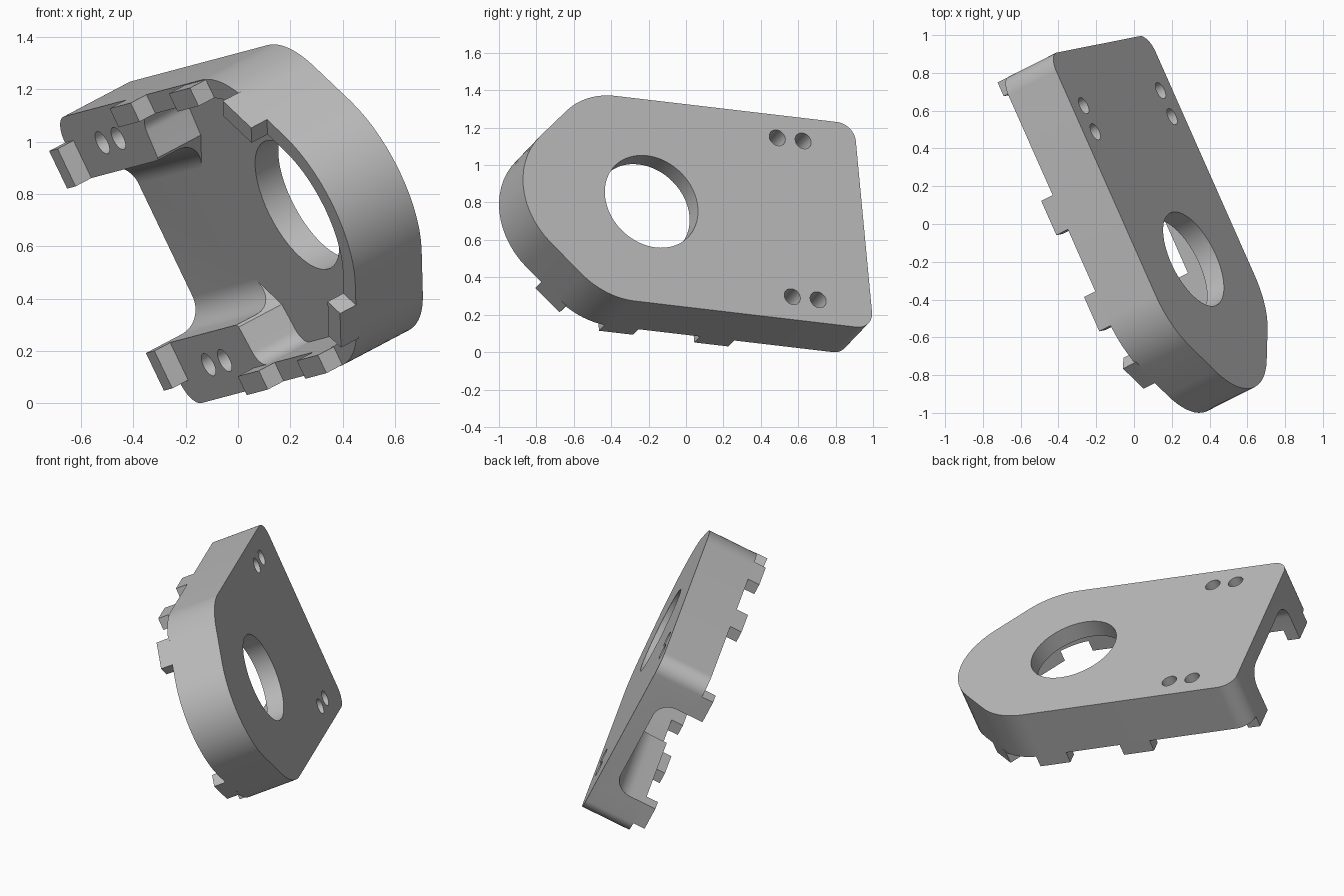
import bpy, bmesh, math
from mathutils import Vector, Matrix

cube = bpy.data.objects.get("Cube")
if cube:
    bpy.data.objects.remove(cube)

# Tilted part frame: u along the plate, v across it, n out of its face
u = Vector((-0.403, 0.909, -0.107)).normalized()
v = Vector((-0.428, -0.09, 0.899))
v = (v - u * v.dot(u)).normalized()
n = u.cross(v)
FRAME = Matrix.Translation((0.315, -0.185, 0.805)) @ Matrix((u, v, n)).transposed().to_4x4()
DEPTH, FLOOR, TOOTH = 0.314, 0.11, 0.075

grey = bpy.data.materials.new("plain grey")
grey.use_nodes = True
grey.diffuse_color = (0.5, 0.5, 0.5, 1)
grey.node_tree.nodes["Principled BSDF"].inputs["Base Color"].default_value = (0.5, 0.5, 0.5, 1)


def rounded(corners, steps=14):
    """Closed outline from (x, y, radius) corners."""
    out = []
    for i, (x, y, r) in enumerate(corners):
        p = Vector((x, y))
        if r == 0:
            out.append(p)
            continue
        d0 = (Vector(corners[i - 1][:2]) - p).normalized()
        d1 = (Vector(corners[(i + 1) % len(corners)][:2]) - p).normalized()
        half = d0.angle(d1) / 2
        centre = p + (d0 + d1).normalized() * (r / math.sin(half))
        t0 = p + d0 * (r / math.tan(half)) - centre
        t1 = p + d1 * (r / math.tan(half)) - centre
        sweep = math.atan2(t0.x * t1.y - t0.y * t1.x, t0.dot(t1))
        for k in range(steps + 1):
            out.append(centre + Matrix.Rotation(sweep * k / steps, 2) @ t0)
    return out


def mirrored(half):
    """Complete a half outline across the long axis."""
    return half + [(x, -y, r) for x, y, r in reversed(half) if y != 0]


def prism(name, outline, low, high, along_u=False):
    bm = bmesh.new()
    place = (lambda p, h: (h, p[0], p[1])) if along_u else (lambda p, h: (p[0], p[1], h))
    a = [bm.verts.new(place(p, low)) for p in outline]
    b = [bm.verts.new(place(p, high)) for p in outline]
    bm.faces.new(a)
    bm.faces.new(b)
    for i in range(len(a)):
        j = (i + 1) % len(a)
        bm.faces.new((a[i], a[j], b[j], b[i]))
    bmesh.ops.recalc_face_normals(bm, faces=bm.faces)
    bm.transform(FRAME)
    mesh = bpy.data.meshes.new(name)
    bm.to_mesh(mesh)
    bm.free()
    ob = bpy.data.objects.new(name, mesh)
    bpy.context.collection.objects.link(ob)
    mesh.materials.append(grey)
    return ob


def activate(ob):
    bpy.ops.object.select_all(action='DESELECT')
    ob.select_set(True)
    bpy.context.view_layer.objects.active = ob


def cut(ob, cutter):
    cutter.hide_render = True
    mod = ob.modifiers.new("cut", 'BOOLEAN')
    mod.operation, mod.solver, mod.object = 'DIFFERENCE', 'EXACT', cutter
    activate(ob)
    bpy.ops.object.modifier_apply(modifier=mod.name)
    bpy.data.objects.remove(cutter)


def circle(x, y, r, count):
    return [(x + r * math.cos(math.tau * k / count), y + r * math.sin(math.tau * k / count))
            for k in range(count)]


# Housing body with rounded nose and square end
outer = mirrored([(1.25, 0.61, 0.1), (-0.33, 0.61, 0.425), (-0.94, 0, 0.45)])
body = prism("housing", rounded(outer), -DEPTH, 0)

# Hollow behind the thin nose wall
inner = mirrored([(0.65, 0.24, 0), (0.53, 0.36, 0), (0.51, 0.53, 0.07),
                  (-0.297, 0.53, 0.345), (-0.827, 0, 0.37)])
cut(body, prism("hollow", rounded(inner), -0.5, -FLOOR))

# Filleted channel between the two mounting pads
channel = [(-0.35, -0.5, 0), (-0.35, -FLOOR, 0.11), (0.35, -FLOOR, 0.11), (0.35, -0.5, 0)]
cut(body, prism("channel", rounded(channel), 0.4, 1.4, along_u=True))

# Main bore and paired bolt holes
cut(body, prism("bore", circle(0, 0, 0.273, 64), -0.5, 0.2))
for x in (0.785, 0.937):
    for y in (-0.4725, 0.4725):
        cut(body, prism("bolt_hole", circle(x, y, 0.047, 28), -0.5, 0.2))
activate(body)
bpy.ops.object.shade_smooth_by_angle(angle=math.radians(25))

# Locating teeth on the rim, repeated on both sides
diagonal = [(-0.545, 0.395), (-0.415, 0.525), (-0.358, 0.468), (-0.488, 0.338)]
teeth = {"pad_tooth": [(1.17, 0.35), (1.25, 0.35), (1.25, 0.51), (1.17, 0.51)],
         "rear_tooth": [(0.37, 0.53), (0.57, 0.53), (0.57, 0.61), (0.37, 0.61)],
         "middle_tooth": [(-0.19, 0.53), (0.01, 0.53), (0.01, 0.607), (-0.19, 0.607)],
         "nose_tooth": diagonal}
for name, shape in teeth.items():
    for side, label in ((1, "upper_"), (-1, "lower_")):
        prism(label + name, [(x, y * side) for x, y in shape], -DEPTH - TOOTH, -DEPTH + 0.01)
